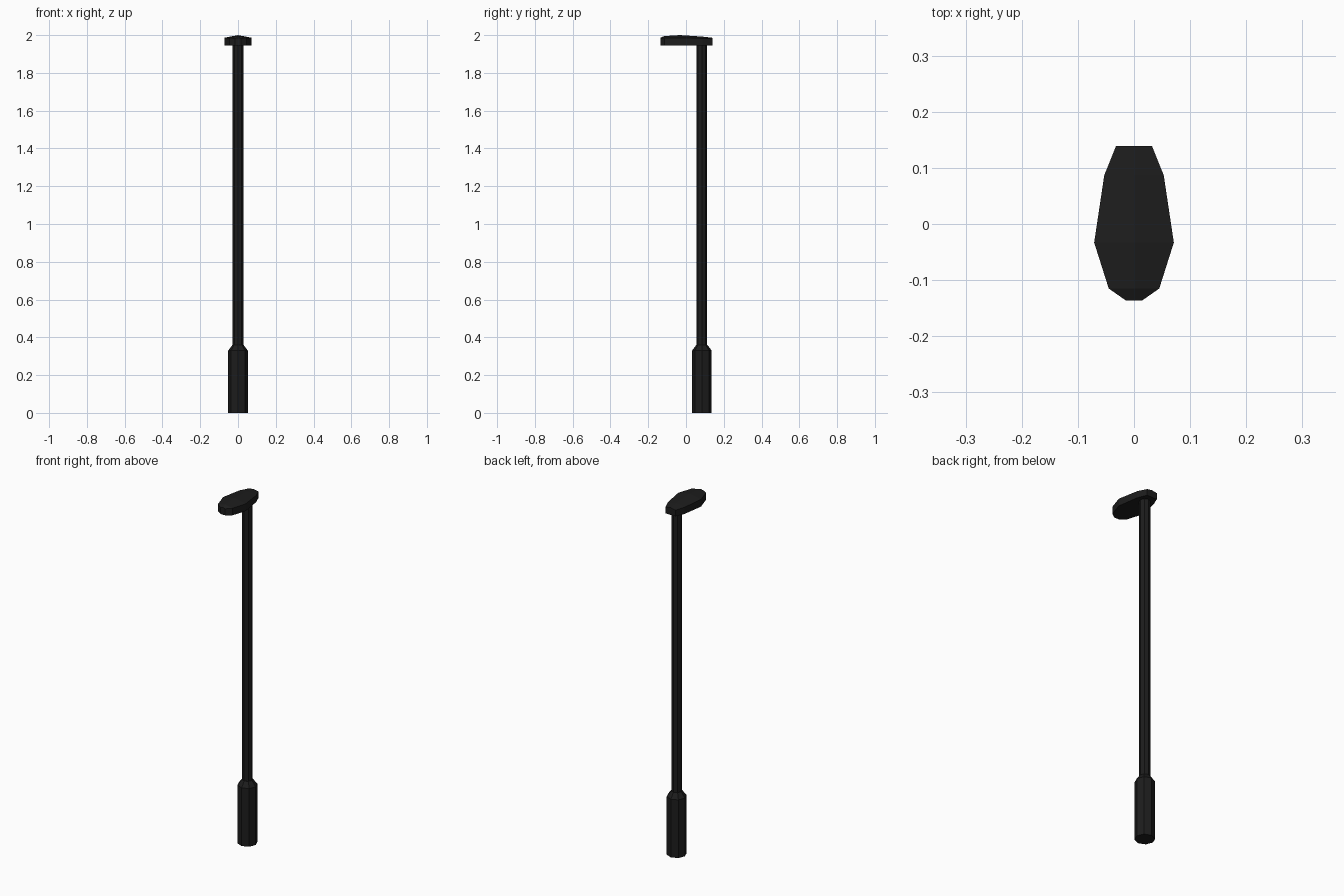
import bpy, bmesh, math

if "Cube" in bpy.data.objects:
    bpy.data.objects.remove(bpy.data.objects["Cube"])

mat = bpy.data.materials.new("black_metal")
mat.diffuse_color = (0.012, 0.012, 0.012, 1)
mat.use_nodes = True
mat.node_tree.nodes["Principled BSDF"].inputs["Base Color"].default_value = mat.diffuse_color


def finish(name, bm):
    bmesh.ops.recalc_face_normals(bm, faces=bm.faces)
    me = bpy.data.meshes.new(name)
    bm.to_mesh(me)
    bm.free()
    me.materials.append(mat)
    ob = bpy.data.objects.new(name, me)
    bpy.context.collection.objects.link(ob)
    return ob


def lathe(name, profile, y, sides):
    """Stack flat-sided rings of (radius, z) around a vertical axis at y."""
    bm = bmesh.new()
    rings = []
    for r, z in profile:
        angles = [2 * math.pi * i / sides for i in range(sides)]
        rings.append([bm.verts.new((r * math.cos(a), y + r * math.sin(a), z)) for a in angles])
    for lo, hi in zip(rings, rings[1:]):
        for i in range(sides):
            j = (i + 1) % sides
            bm.faces.new((lo[i], lo[j], hi[j], hi[i]))
    bm.faces.new(rings[0])
    bm.faces.new(rings[-1])
    return finish(name, bm)


POLE_Y = 0.084

# Thick base sleeve with tapered shoulder, and the slim pole
lathe("pole_base", [(0.052, 0), (0.052, 0.33), (0.029, 0.36)], POLE_Y, 8)
lathe("pole", [(0.028, 0.355), (0.028, 1.955)], POLE_Y, 8)

# Lamp head: cross-sections (y, half width, rim z, ridge z)
sections = [(0.139, 0.032, 1.980, 1.986), (0.087, 0.053, 1.983, 1.992),
            (-0.033, 0.071, 1.986, 2.0), (-0.115, 0.045, 1.985, 1.995),
            (-0.136, 0.015, 1.982, 1.986)]
BOTTOM = 1.945
bm = bmesh.new()
loops = [[bm.verts.new(p) for p in ((-w, y, BOTTOM), (w, y, BOTTOM), (w, y, rim),
                                    (0, y, ridge), (-w, y, rim))]
         for y, w, rim, ridge in sections]
for a, b in zip(loops, loops[1:]):
    for i in range(5):
        j = (i + 1) % 5
        bm.faces.new((a[i], a[j], b[j], b[i]))
bm.faces.new(loops[0])
bm.faces.new(loops[-1])
finish("lamp_head", bm)
